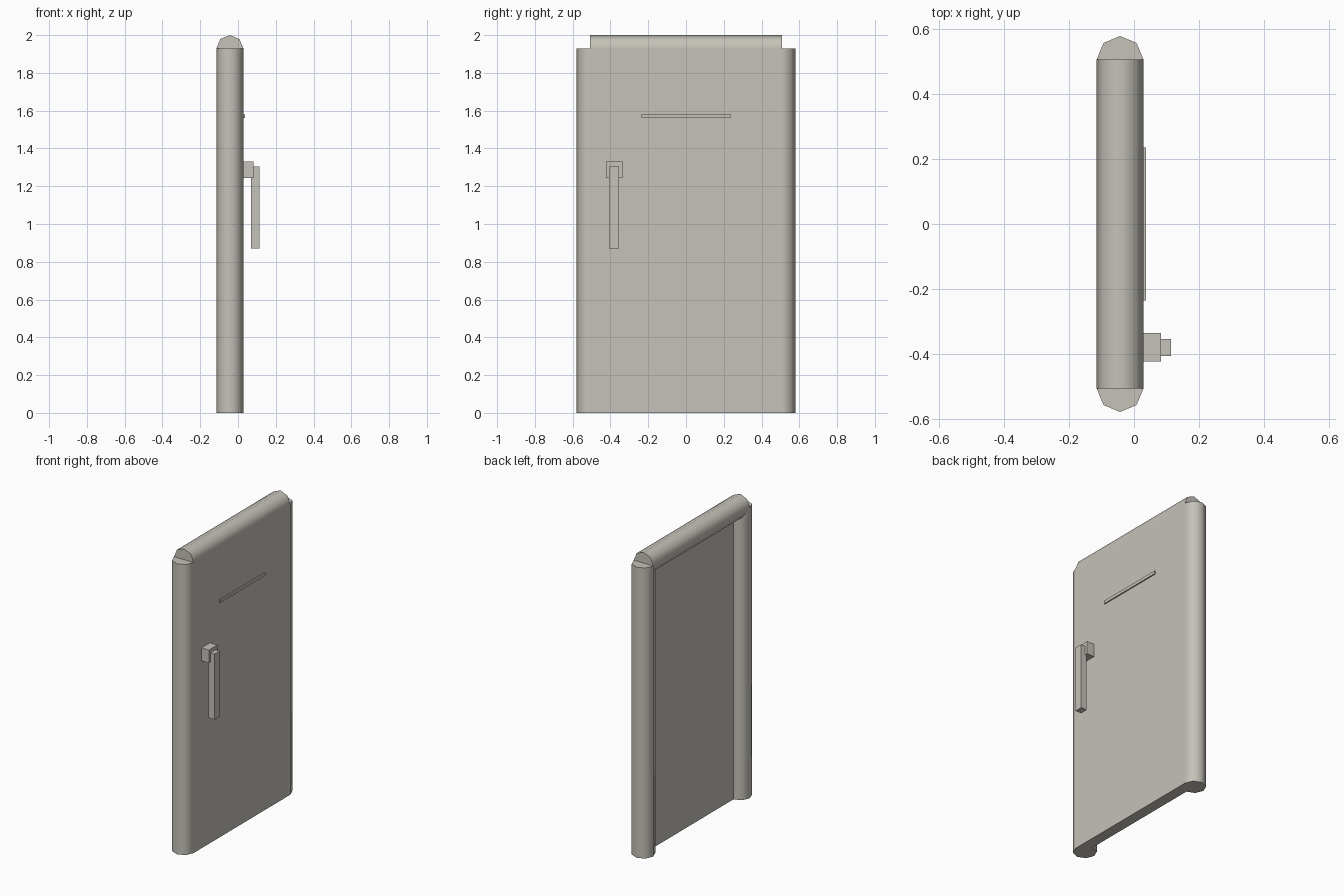
import bpy
from math import pi, radians

cube = bpy.data.objects.get("Cube")
if cube:
    bpy.data.objects.remove(cube, do_unlink=True)

# One warm grey for the whole door
COLOUR = (0.56, 0.54, 0.485, 1)
grey = bpy.data.materials.new("warm_grey")
grey.use_nodes = True
grey.diffuse_color = COLOUR
grey.node_tree.nodes["Principled BSDF"].inputs["Base Color"].default_value = COLOUR

RADIUS = 0.072      # rolled edge radius
CX = -0.043         # depth of the rolled edge axis
FACE = CX + RADIUS  # outer face of the door
HALF = 0.507        # half width between the rolled edge axes
TOP = 2 - RADIUS


def finish(name):
    ob = bpy.context.object
    ob.name = name
    ob.data.materials.append(grey)
    bpy.ops.object.transform_apply(location=False, rotation=True, scale=True)
    return ob


def box(name, x, y, z):
    """Box given by its (min, max) range on each axis."""
    ranges = (x, y, z)
    bpy.ops.mesh.primitive_cube_add(size=1, location=[(a + b) / 2 for a, b in ranges])
    bpy.context.object.scale = [b - a for a, b in ranges]
    return finish(name)


def rolled_edge(name, location, length, tilt=0):
    """Eight-sided, smooth-shaded bar with flat ends."""
    bpy.ops.mesh.primitive_cylinder_add(vertices=8, radius=RADIUS, depth=length,
                                        location=location, rotation=(tilt, 0, 0))
    finish(name)
    bpy.ops.object.shade_smooth_by_angle(angle=radians(50))


# Door slab, recessed at the back up to the rolled edge axes
box("door_panel", (CX, FACE), (-HALF, HALF), (0, TOP))

# Rolled edges on both sides and along the top
for side, sign in (("front", -1), ("rear", 1)):
    rolled_edge(side + "_edge", (CX, sign * HALF, TOP / 2), TOP)
rolled_edge("top_edge", (CX, 0, TOP), 2 * HALF, pi / 2)

# Handle and trim strip on the outer face
box("handle_mount", (FACE, 0.083), (-0.424, -0.336), (1.244, 1.33))
box("handle_grip", (0.07, 0.114), (-0.407, -0.355), (0.87, 1.305))
box("trim_strip", (FACE, 0.037), (-0.235, 0.235), (1.56, 1.58))
